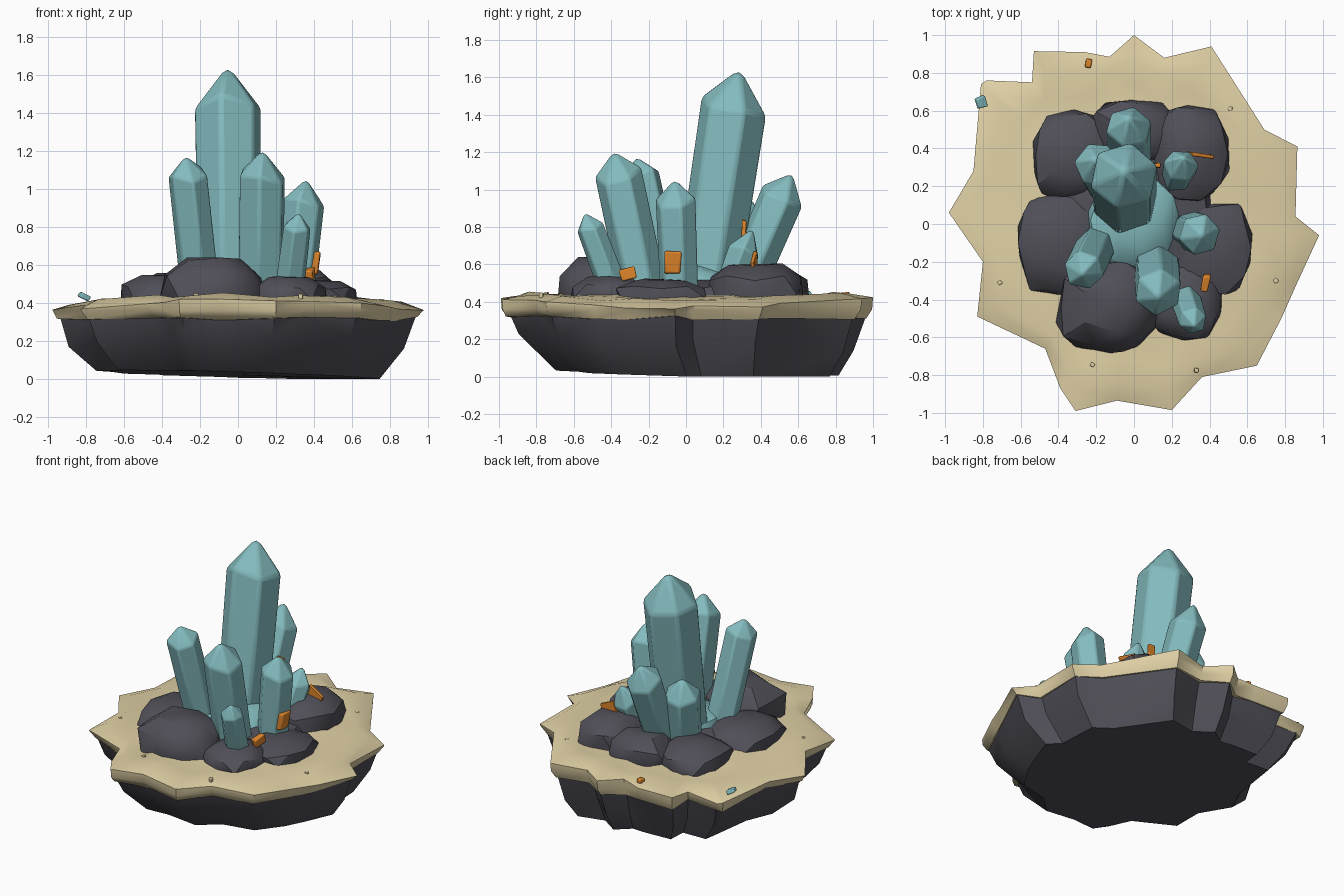
import bpy, bmesh, math, random
from mathutils import Vector, Matrix, noise

if "Cube" in bpy.data.objects:
    bpy.data.objects.remove(bpy.data.objects["Cube"])

random.seed(4)


def material(name, rgb):
    m = bpy.data.materials.new(name)
    m.diffuse_color = (*rgb, 1)
    m.use_nodes = True
    m.node_tree.nodes["Principled BSDF"].inputs["Base Color"].default_value = m.diffuse_color
    return m


TEAL = material("teal crystal", (0.23, 0.50, 0.52))
SAND = material("pale sand", (0.74, 0.63, 0.375))
ROCK = material("dark rock", (0.08, 0.078, 0.097))
ORANGE = material("orange mineral", (0.75, 0.24, 0.025))


def finish(name, bm, mat, angle=35, bevel=0):
    bmesh.ops.recalc_face_normals(bm, faces=bm.faces)
    me = bpy.data.meshes.new(name)
    bm.to_mesh(me)
    bm.free()
    ob = bpy.data.objects.new(name, me)
    bpy.context.collection.objects.link(ob)
    me.materials.append(mat)
    if bevel:
        b = ob.modifiers.new("soft edges", 'BEVEL')
        b.width, b.segments, b.limit_method = bevel, 2, 'ANGLE'
        b.angle_limit = math.radians(25)
    bpy.ops.object.select_all(action='DESELECT')
    ob.select_set(True)
    bpy.context.view_layer.objects.active = ob
    bpy.ops.object.shade_smooth_by_angle(angle=math.radians(angle))
    return ob


def loft(name, rings, mat, angle=35):
    """Closed solid through equal-length rings, capped by centre fans."""
    bm = bmesh.new()
    vs = [[bm.verts.new(p) for p in r] for r in rings]
    n = len(vs[0])
    for a, b in zip(vs, vs[1:]):
        for i in range(n):
            j = (i + 1) % n
            bm.faces.new((a[i], a[j], b[j], b[i]))
    for r in (vs[0], vs[-1]):
        c = bm.verts.new(sum((v.co for v in r), Vector()) / n)
        for i in range(n):
            bm.faces.new((r[i], r[(i + 1) % n], c))
    bmesh.ops.triangulate(bm, faces=[f for f in bm.faces if len(f.verts) > 3])
    return finish(name, bm, mat, angle)


# jagged island outline seen from above
OUT = [(0, 1), (-.13, .885), (-.26, .91), (-.53, .915), (-.54, .75), (-.78, .76),
       (-.81, .74), (-.85, .28), (-.98, .06), (-.80, -.20), (-.83, -.49), (-.47, -.66),
       (-.39, -.87), (-.31, -.99), (-.09, -.935), (.20, -.985), (.36, -.81), (.65, -.75),
       (.78, -.50), (.86, -.32), (.98, -.06), (.855, .04), (.865, .41), (.69, .50),
       (.41, .94), (.16, .88)]


def ring(scale, z, jitter=0.0, zj=0.0, relax=0.0, shift=0.0):
    """Scaled outline; relax pulls the points towards a circle."""
    pts = []
    for x, y in OUT:
        r = math.hypot(x, y)
        k = scale * (1 + relax * (0.9 / r - 1)) * (1 + random.uniform(-jitter, jitter))
        h = z(x * k, y * k) if callable(z) else z
        pts.append(Vector((x * k, y * k + shift, h + random.uniform(-zj, zj))))
    return pts


def sand_top(x, y):
    return 0.44 - 0.06 * x * x


# sand sheet and the rock body under it
loft("sand_layer", [
    ring(.88, .31),
    ring(.965, .315, .015, .012),
    ring(.995, .36),
    ring(1.0, lambda x, y: sand_top(x, y) - .02, zj=.01),
    ring(.90, lambda x, y: sand_top(x, y) + .005, .03, .012, .15),
    ring(.76, lambda x, y: sand_top(x, y) - .008, .04, .016, .35),
    ring(.60, lambda x, y: .44, .02, .01, .5)], SAND, 45)
loft("rock_body", [
    ring(.77, lambda x, y: max(0, .022 - .03 * x - .02 * y), .015, 0, .1, .05),
    ring(.90, lambda x, y: .18 - .03 * y, .02, .03, .1),
    ring(.96, .33, .01)], ROCK, 35)


def boulder(name, loc, dims, seed):
    bm = bmesh.new()
    bmesh.ops.create_icosphere(bm, subdivisions=2, radius=1)
    for v in bm.verts:
        p = v.co.copy()
        # boxy swelling plus lumps
        q = sum(abs(c) ** 2.8 for c in p) ** (-1 / 2.8)
        k = q * (1 + .14 * noise.noise(p * 1.4 + Vector((seed * 7.3, 1.7, 0))))
        v.co = Vector([p[i] * k * dims[i] for i in range(3)]) + Vector(loc)
        v.co.z = max(v.co.z, .36)
    return finish(name, bm, ROCK, 32)


# ring of boulders round the crystals
for i, (x, y, a, b, top) in enumerate([
        (-.32, .36, .22, .24, .56), (-.39, -.10, .235, .27, .55), (-.14, -.44, .27, .245, .65),
        (.26, -.41, .20, .21, .54), (.42, -.13, .21, .25, .525), (.29, .37, .21, .26, .61),
        (.0, .48, .23, .18, .58), (0, .03, .42, .42, .53)]):
    boulder(f"boulder_{i + 1}", (x, y, .42), (a, b, top - .42), i + 1)


def crystal(name, base, tip, r, twist=15, taper=.88, point=1.1):
    """Six-sided prism from base to tip with a slightly uneven point."""
    base, tip = Vector(base), Vector(tip)
    tip += (tip - base).normalized() * r * .1
    axis = tip - base
    length = axis.length
    rot = axis.to_track_quat('Z', 'Y').to_matrix()
    bm = bmesh.new()
    rows = []
    for t, k in ((0, taper), (.5, (1 + taper) / 2), (1, 1)):
        row = []
        for i in range(6):
            a = math.radians(60 * i + twist)
            z = t * (length - point * r) + (random.uniform(-.2, .2) * r if t == 1 else 0)
            row.append(bm.verts.new(base + rot @ Vector((k * r * math.cos(a), k * r * math.sin(a), z))))
        rows.append(row)
    apex = bm.verts.new(tip)
    bm.faces.new(rows[0][::-1])
    for i in range(6):
        j = (i + 1) % 6
        for a, b in zip(rows, rows[1:]):
            bm.faces.new((a[i], a[j], b[j], b[i]))
        bm.faces.new((rows[2][i], rows[2][j], apex))
    return finish(name, bm, TEAL, 32, r * .1)


# crystal cluster
crystal("main_crystal", (-.045, .10, .42), (-.055, .285, 1.635), .186, 15, .95)
crystal("left_crystal", (-.195, -.10, .42), (-.275, -.265, 1.165), .108, 10, 1.0, 1.0)
crystal("front_crystal", (.12, -.22, .42), (.13, -.385, 1.195), .13, 20, 1.0)
crystal("right_crystal", (.295, -.035, .42), (.36, -.06, 1.045), .113, 5, .95)
crystal("small_front_crystal", (.265, -.37, .42), (.32, -.54, .87), .076, 0, 1.1)
crystal("back_crystal", (-.02, .28, .42), (-.03, .565, 1.08), .125, 15, .95)
crystal("left_back_crystal", (-.14, .22, .42), (-.21, .345, .95), .125, 25, .98)
crystal("right_back_crystal", (.22, .21, .42), (.26, .355, .785), .095, 10, .85, 1.3)

# low crystal mass joining the roots
bm = bmesh.new()
bmesh.ops.create_icosphere(bm, subdivisions=2, radius=1)
for v in bm.verts:
    k = 1 + .2 * noise.noise(v.co * 2)
    v.co = Vector((v.co.x * .26 * k, .02 + v.co.y * .29 * k, .47 + v.co.z * .14 * k))
finish("crystal_root", bm, TEAL, 30)


def chip(name, loc, dims, rot=(0, 0, 0), mat=ORANGE):
    """Small mineral chip: a bevelled, uneven block."""
    bm = bmesh.new()
    bmesh.ops.create_cube(bm, size=1)
    for v in bm.verts:
        v.co = Vector([c * d * random.uniform(.8, 1.1) for c, d in zip(v.co, dims)])
    for i, ax in enumerate("XYZ"):
        bmesh.ops.rotate(bm, verts=bm.verts, matrix=Matrix.Rotation(math.radians(rot[i]), 3, ax))
    bmesh.ops.translate(bm, verts=bm.verts, vec=loc)
    return finish(name, bm, mat, 30, min(dims) * .2)


# orange mineral chips
chip("chip_right", (.405, -.07, .61), (.05, .09, .13), (0, 8, 0))
chip("chip_front_right", (.38, -.31, .55), (.04, .09, .07), (15, 0, -10))
chip("blade_back_right", (.35, .365, .61), (.13, .02, .09), (0, 25, -8))
chip("chip_on_main", (.115, .31, .79), (.05, .025, .10))
chip("chip_back_sand", (-.24, .85, .435), (.035, .05, .035), (0, 0, -10))

# pebbles and a stray shard on the sand
for i, (x, y) in enumerate([(.51, .61), (-.71, -.31), (-.22, -.745), (.33, -.775), (.75, -.30)]):
    chip(f"pebble_{i + 1}", (x, y, sand_top(x, y)), (.024, .024, .03), (0, 0, 30 * i), SAND)
chip("stray_shard", (-.81, .645, .435), (.055, .06, .03), (10, 25, 20), TEAL)
